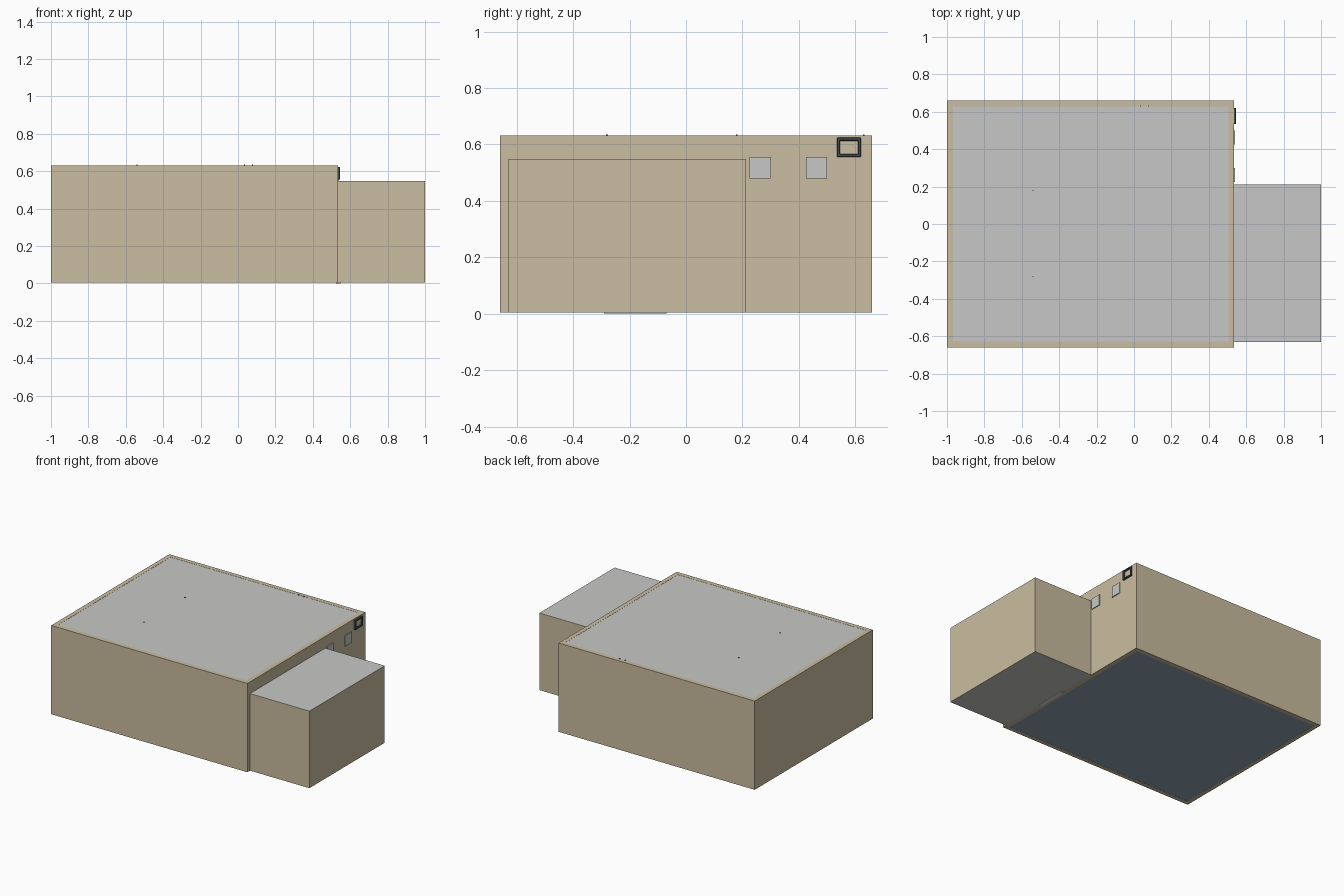
import bpy, bmesh
from mathutils import Vector

if "Cube" in bpy.data.objects:
    bpy.data.objects.remove(bpy.data.objects["Cube"])


def material(name, rgb):
    m = bpy.data.materials.new(name)
    m.diffuse_color = (*rgb, 1)
    m.use_nodes = True
    m.node_tree.nodes["Principled BSDF"].inputs["Base Color"].default_value = m.diffuse_color
    return m


TAN = material("tan wall", (0.59, 0.505, 0.348))
GREY = material("light grey", (0.575, 0.575, 0.57))
SLATE = material("slate floor", (0.28, 0.37, 0.44))
DARK = material("dark frame", (0.06, 0.075, 0.085))
PALE = material("pale sill", (0.72, 0.71, 0.68))


def box(name, lo, hi, mat):
    """Axis-aligned box between two corners."""
    lo, hi = Vector(lo), Vector(hi)
    bm = bmesh.new()
    bmesh.ops.create_cube(bm, size=1)
    for v in bm.verts:
        v.co = Vector(((lo[i] + hi[i]) / 2 + v.co[i] * (hi[i] - lo[i]) for i in range(3)))
    me = bpy.data.meshes.new(name)
    bm.to_mesh(me)
    bm.free()
    me.materials.append(mat)
    ob = bpy.data.objects.new(name, me)
    bpy.context.collection.objects.link(ob)
    return ob


def cut(ob, name, lo, hi):
    """Subtract a hidden box from an object."""
    cutter = box(name, lo, hi, TAN)
    cutter.hide_render = True
    cutter.hide_viewport = True
    mod = ob.modifiers.new(name, "BOOLEAN")
    mod.operation = "DIFFERENCE"
    mod.solver = "EXACT"
    mod.object = cutter


B = 0.004            # underside of the walls
X0, X1, Y = -1.0, 0.535, 0.66
TOP, T = 0.632, 0.031

# Main hall: ring of walls with a doorway into the annex
walls = box("hall_walls", (X0, -Y, B), (X1, Y, TOP), TAN)
cut(walls, "hall_cutter", (X0 + T, -Y + T, -0.2), (X1 - T, Y - T, 1))
cut(walls, "doorway_cutter", (X1 - 0.1, -0.29, 0.03), (X1 + 0.1, -0.07, 0.3))
box("hall_roof", (X0 + T, -Y + T, TOP - 0.03), (X1 - T, Y - T, TOP - 0.001), GREY)
box("hall_floor", (X0 + T, -Y + T, B + 0.001), (X1 - T, Y - T, 0.03), SLATE)

# Annex: tan sides, grey roof and underside, open toward the hall
annex = box("annex", (X1, -0.63, B), (1.0, 0.212, 0.549), TAN)
annex.data.materials.append(GREY)
bm = bmesh.new()
bm.from_mesh(annex.data)
bm.normal_update()
for f in bm.faces:
    f.material_index = 1 if abs(f.normal.z) > 0.5 else 0
bmesh.ops.delete(bm, geom=[f for f in bm.faces if f.normal.x < -0.5], context="FACES_ONLY")
bm.to_mesh(annex.data)
bm.free()

# Door sill
box("door_sill", (X1 - 0.012, -0.29, 0), (X1 + 0.012, -0.07, B + 0.003), PALE)

# Square windows high on the right wall
for i, y in enumerate((0.225, 0.425)):
    box(f"window_{i + 1}", (X1 - 0.01, y, 0.48), (X1 + 0.006, y + 0.075, 0.556), GREY)

# Open vent frame near the back corner
frame = box("vent_frame", (X1 - 0.005, 0.535, 0.555), (X1 + 0.011, 0.62, 0.624), DARK)
cut(frame, "vent_cutter", (X1 - 0.05, 0.546, 0.566), (X1 + 0.05, 0.609, 0.613))
bev = frame.modifiers.new("soft edges", "BEVEL")
bev.width = 0.002
bev.segments = 1

# Tiny fixing tips on the roof
for i, (x, y) in enumerate(((-0.54, 0.18), (-0.54, -0.28), (0.035, 0.63), (0.078, 0.63))):
    box(f"roof_tip_{i + 1}", (x - 0.003, y - 0.003, TOP - 0.01),
        (x + 0.003, y + 0.003, TOP + 0.003), DARK)
